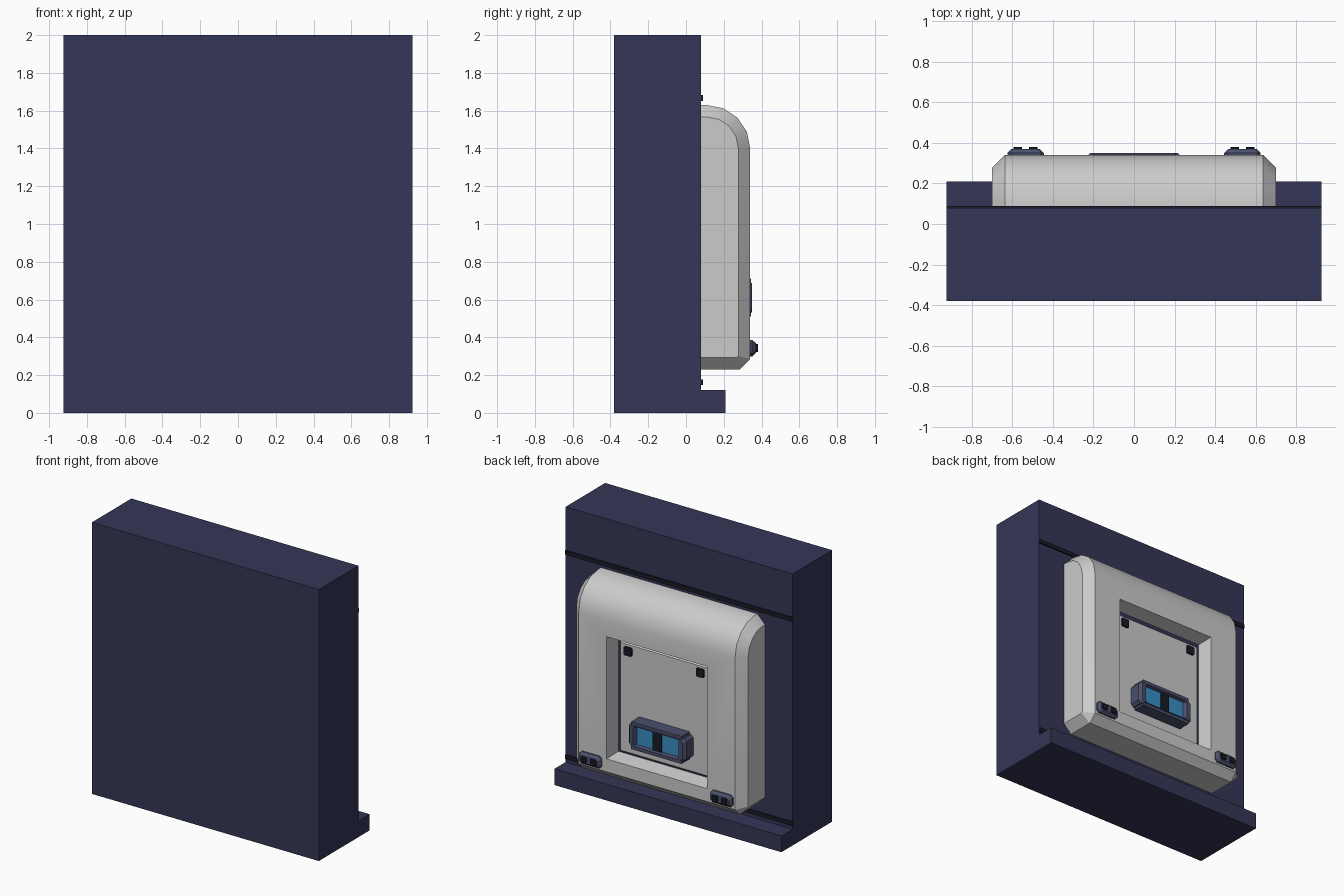
import bpy, bmesh, math
from mathutils import Vector

if "Cube" in bpy.data.objects:
    bpy.data.objects.remove(bpy.data.objects["Cube"])


def material(name, rgb):
    m = bpy.data.materials.new(name)
    m.diffuse_color = (*rgb, 1)
    m.use_nodes = True
    m.node_tree.nodes["Principled BSDF"].inputs["Base Color"].default_value = m.diffuse_color
    return m


NAVY = material("navy", (0.035, 0.037, 0.095))
SLATE = material("slate", (0.07, 0.08, 0.15))
BLACK = material("near_black", (0.01, 0.01, 0.02))
BLUE = material("blue", (0.04, 0.27, 0.55))


def loft(name, rings, mat=None):
    """Closed solid skinned through rings of points, capped at both ends."""
    bm = bmesh.new()
    rows = [[bm.verts.new(p) for p in ring] for ring in rings]
    n = len(rows[0])
    for a, b in zip(rows, rows[1:]):
        for i in range(n):
            j = (i + 1) % n
            bm.faces.new((a[i], a[j], b[j], b[i]))
    bm.faces.new(rows[0])
    bm.faces.new(rows[-1])
    bmesh.ops.recalc_face_normals(bm, faces=bm.faces)
    me = bpy.data.meshes.new(name)
    bm.to_mesh(me)
    bm.free()
    ob = bpy.data.objects.new(name, me)
    bpy.context.collection.objects.link(ob)
    if mat:
        me.materials.append(mat)
    return ob


def rect(x0, x1, z0, z1, y):
    return [(x0, y, z0), (x1, y, z0), (x1, y, z1), (x0, y, z1)]


def box(name, x0, x1, y0, y1, z0, z1, mat=None):
    return loft(name, [rect(x0, x1, z0, z1, y0), rect(x0, x1, z0, z1, y1)], mat)


def octagon(cx, cz, w, h, c, y):
    """Rectangle of half sizes w, h with corners cut by c, facing y."""
    pts = [(w, -h + c), (w, h - c), (w - c, h), (-w + c, h),
           (-w, h - c), (-w, -h + c), (-w + c, -h), (w - c, -h)]
    return [(cx + x, y, cz + z) for x, z in pts]


def activate(ob):
    bpy.ops.object.select_all(action='DESELECT')
    ob.select_set(True)
    bpy.context.view_layer.objects.active = ob


# Wall with foot ledge (L profile)
W = 0.925
wall = [(-0.38, 0), (0.21, 0), (0.21, 0.12), (0.08, 0.12), (0.08, 2), (-0.38, 2)]
loft("wall", [[(x, y, z) for y, z in wall] for x in (-W, W)], NAVY)

# Thin trim strips across the wall
for label, z in (("lower", 0.162), ("upper", 1.667)):
    box(label + "_trim_strip", -W, W, 0.07, 0.09, z - 0.015, z + 0.015, BLACK)


# Rounded panel housing with chamfered sides
def housing_ring(x, d, corner):
    arc = [(0.11 + (0.23 - d) * math.cos(a), 1.40 + (0.23 - d) * math.sin(a))
           for a in (math.radians(22.5 * i) for i in range(5))]
    low = 0.23 + d
    pts = [(0.07, low), (0.34 - d - corner, low), (0.34 - d, low + corner)] + arc + [(0.07, 1.63 - d)]
    return [(x, y, z) for y, z in pts]


housing = loft("panel_housing", [housing_ring(-0.70, 0.063, 0.008), housing_ring(-0.637, 0, 0.055),
                                 housing_ring(0.637, 0, 0.055), housing_ring(0.70, 0.063, 0.008)])

# Tapered recess cut into the housing
cutter = loft("recess_cutter", [rect(-0.39, 0.39, 0.40, 1.26, 0.23),
                                rect(-0.4136, 0.4136, 0.3764, 1.2836, 0.36)])
cutter.hide_render = True
cut = housing.modifiers.new("recess", 'BOOLEAN')
cut.operation = 'DIFFERENCE'
cut.solver = 'EXACT'
cut.object = cutter
activate(housing)
bpy.ops.object.modifier_apply(modifier=cut.name)
bpy.data.objects.remove(cutter, do_unlink=True)
activate(housing)
bpy.ops.object.shade_smooth_by_angle(angle=math.radians(30))

# Dark gap plate and door inside the recess
box("recess_floor", -0.388, 0.388, 0.22, 0.233, 0.402, 1.258, NAVY)
loft("door", [rect(-0.365, 0.365, 0.417, 1.225, 0.225), rect(-0.365, 0.365, 0.417, 1.225, 0.243),
              rect(-0.358, 0.358, 0.424, 1.218, 0.25)])
for side, s in (("left", -1), ("right", 1)):
    loft(side + "_door_stud", [octagon(s * 0.294, 1.17, 0.031, 0.031, 0.006, y) for y in (0.24, 0.262)], BLACK)

# Door display: bevelled frame, lips, divider and two panes
CZ = 0.61
loft("display_frame", [octagon(0, CZ, 0.235, 0.085, 0.02, 0.24), octagon(0, CZ, 0.235, 0.085, 0.02, 0.33),
                       octagon(0, CZ, 0.215, 0.077, 0.018, 0.35), octagon(0, CZ, 0.185, 0.073, 0.01, 0.35),
                       octagon(0, CZ, 0.172, 0.066, 0.004, 0.322)], SLATE)
for label, s in (("lower", -1), ("upper", 1)):
    z = CZ + s * 0.09
    box(label + "_display_lip", -0.205, 0.205, 0.24, 0.345, z - 0.011, z + 0.011, SLATE)
box("display_divider", -0.036, 0.036, 0.315, 0.336, CZ - 0.066, CZ + 0.066, BLACK)
for side, s in (("left", -1), ("right", 1)):
    x = s * 0.102
    box(side + "_display_pane", x - 0.066, x + 0.066, 0.315, 0.328, CZ - 0.065, CZ + 0.065, BLUE)

# Bottom corner latches with paired buttons
for side, s in (("left", -1), ("right", 1)):
    cx, cz = s * 0.535, 0.343
    loft(side + "_latch", [octagon(cx, cz, 0.09, 0.044, 0.018, 0.33), octagon(cx, cz, 0.09, 0.044, 0.018, 0.35),
                           octagon(cx, cz, 0.07, 0.026, 0.012, 0.37)], SLATE)
    for label, b in (("a", -0.038), ("b", 0.038)):
        loft(f"{side}_latch_button_{label}",
             [octagon(cx + b, cz, 0.021, 0.021, 0.005, y) for y in (0.36, 0.38)], BLACK)
